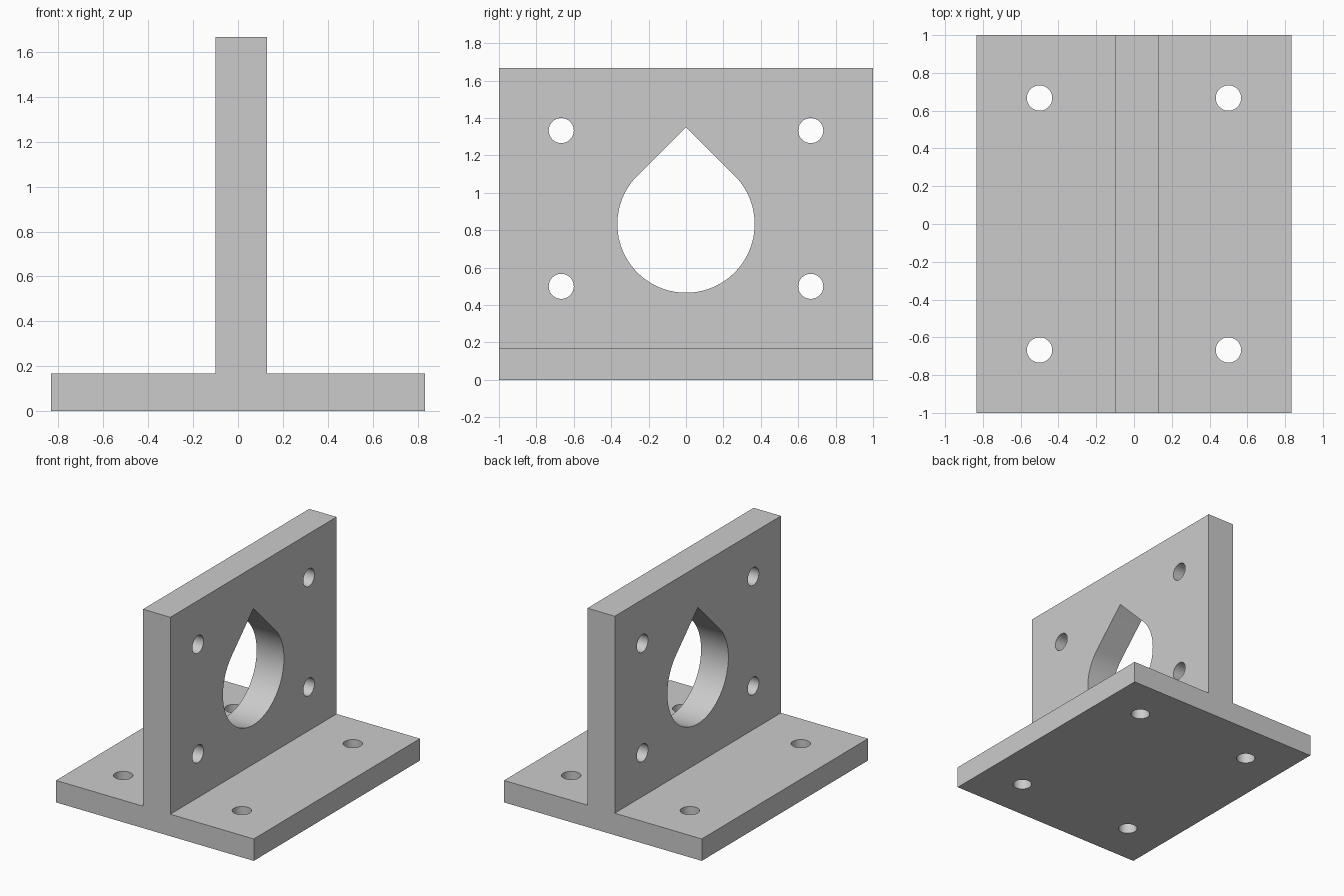
import bpy, bmesh, math
from mathutils import Vector

if "Cube" in bpy.data.objects:
    bpy.data.objects.remove(bpy.data.objects["Cube"])

grey = bpy.data.materials.new("grey")
grey.diffuse_color = (0.6, 0.6, 0.6, 1)
grey.use_nodes = True
grey.node_tree.nodes["Principled BSDF"].inputs["Base Color"].default_value = grey.diffuse_color


def prism(name, points, depth):
    """Solid made by sweeping a closed outline along a depth vector."""
    bm = bmesh.new()
    face = bm.faces.new([bm.verts.new(p) for p in points])
    swept = bmesh.ops.extrude_face_region(bm, geom=[face], use_keep_orig=True)
    moved = [v for v in swept["geom"] if isinstance(v, bmesh.types.BMVert)]
    bmesh.ops.translate(bm, verts=moved, vec=Vector(depth))
    bmesh.ops.recalc_face_normals(bm, faces=bm.faces)
    mesh = bpy.data.meshes.new(name)
    bm.to_mesh(mesh)
    bm.free()
    mesh.materials.append(grey)
    obj = bpy.data.objects.new(name, mesh)
    bpy.context.collection.objects.link(obj)
    return obj


def arc(radius, start=0.0, sweep=360.0, steps=48):
    """Points on a circle, counted in degrees."""
    full = sweep >= 360
    n = steps if full else steps + 1
    angles = [math.radians(start + sweep * i / steps) for i in range(n)]
    return [(radius * math.cos(a), radius * math.sin(a)) for a in angles]


# T-shaped bracket: base flange with an upright wall
W, BASE, TOP = 0.833, 0.167, 1.667
LEFT, RIGHT = -0.10, 0.13
outline = [(-W, 0), (W, 0), (W, BASE), (RIGHT, BASE),
           (RIGHT, TOP), (LEFT, TOP), (LEFT, BASE), (-W, BASE)]
bracket = prism("bracket", [(x, -1, z) for x, z in outline], (0, 2, 0))

# Teardrop opening through the wall
R, MID = 0.367, 0.833
drop = arc(R, 135, 270, 72) + [(0, R * math.sqrt(2))]
cutters = [prism("teardrop_cutter", [(-0.3, y, MID + z) for y, z in drop], (0.6, 0, 0))]

# Bolt holes through the wall and the base
hole = arc(0.067)
for cy in (-0.667, 0.667):
    for cz in (0.5, 1.333):
        cutters.append(prism("wall_hole_cutter",
                             [(-0.3, cy + a, cz + b) for a, b in hole], (0.6, 0, 0)))
    for cx in (-0.5, 0.5):
        cutters.append(prism("base_hole_cutter",
                             [(cx + a, cy + b, -0.1) for a, b in hole], (0, 0, 0.4)))

# Cut every opening, then drop the cutters
bpy.context.view_layer.objects.active = bracket
bracket.select_set(True)
for cutter in cutters:
    cut = bracket.modifiers.new("cut", "BOOLEAN")
    cut.operation = "DIFFERENCE"
    cut.solver = "EXACT"
    cut.object = cutter
    bpy.ops.object.modifier_apply(modifier=cut.name)
    bpy.data.objects.remove(cutter, do_unlink=True)

bpy.ops.object.shade_smooth_by_angle(angle=math.radians(30))
